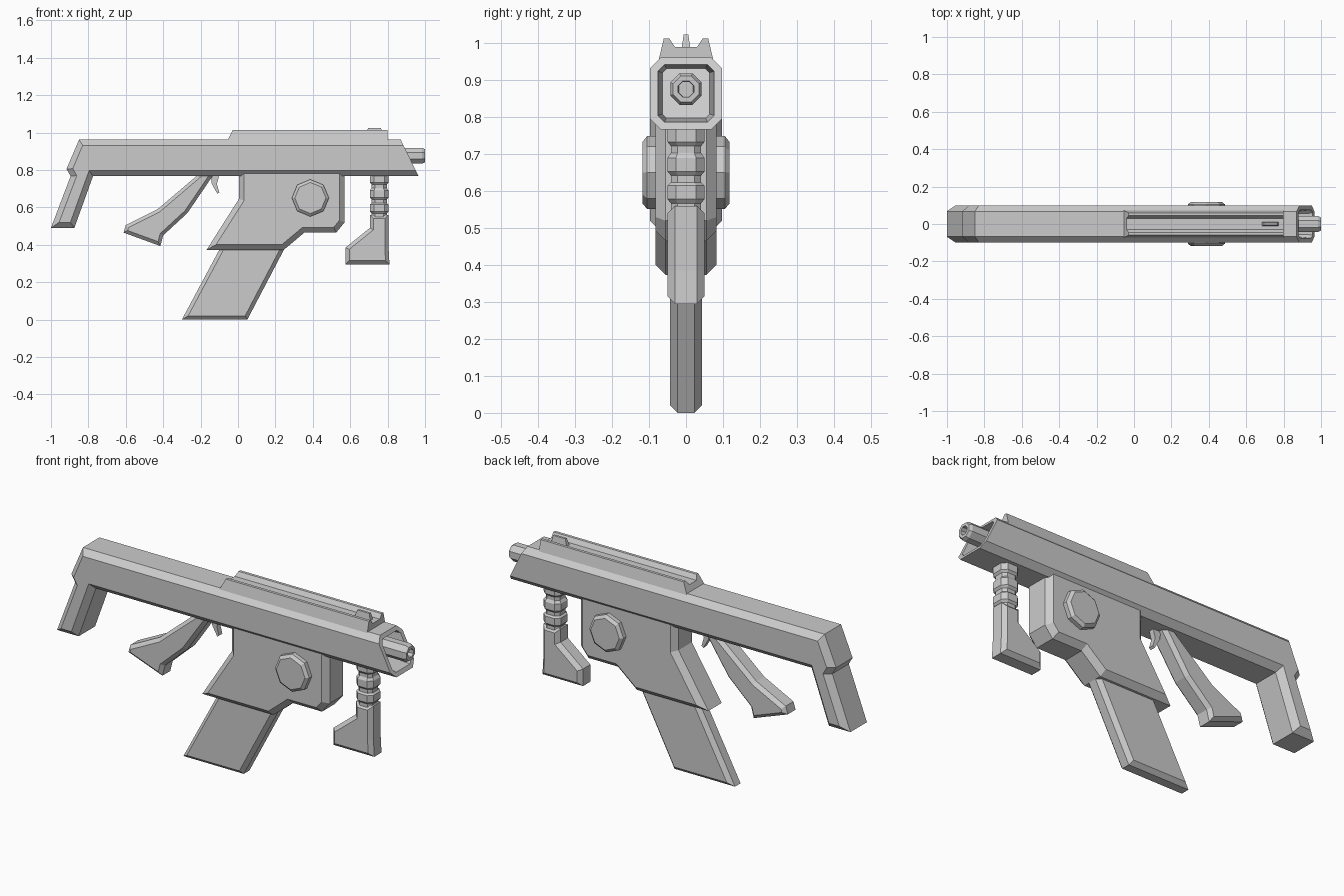
import bpy, bmesh
from math import cos, sin, pi

if "Cube" in bpy.data.objects:
    bpy.data.objects.remove(bpy.data.objects["Cube"])


def finish(bm, name):
    bmesh.ops.recalc_face_normals(bm, faces=bm.faces)
    me = bpy.data.meshes.new(name)
    bm.to_mesh(me)
    ob = bpy.data.objects.new(name, me)
    bpy.context.collection.objects.link(ob)
    return ob


def loft(name, rings):
    """Skin a list of equal-length rings and cap both ends."""
    bm = bmesh.new()
    vs = [[bm.verts.new(p) for p in r] for r in rings]
    n = len(vs[0])
    for a, b in zip(vs, vs[1:]):
        for i in range(n):
            j = (i + 1) % n
            bm.faces.new((a[i], a[j], b[j], b[i]))
    bm.faces.new(vs[0])
    bm.faces.new(vs[-1])
    return finish(bm, name)


def plate(pts, w, bevel, skip=None):
    """XZ profile extruded to y = +-w with chamfered rims."""
    bm = bmesh.new()
    sides = [[bm.verts.new((x, y, z)) for x, z in pts] for y in (-w, w)]
    n = len(pts)
    for s in sides:
        bm.faces.new(s)
    rim = []
    for i in range(n):
        j = (i + 1) % n
        bm.faces.new((sides[0][i], sides[0][j], sides[1][j], sides[1][i]))
        if i != skip:
            rim += [bm.edges.get((s[i], s[j])) for s in sides]
    bmesh.ops.recalc_face_normals(bm, faces=bm.faces)
    if bevel:
        bmesh.ops.bevel(bm, geom=rim, offset=bevel, offset_type='OFFSET',
                        segments=1, profile=0.5, affect='EDGES',
                        clamp_overlap=False)
    bm.normal_update()
    return bm


def octagon(r, turn=0):
    return [(r * cos(turn + k * pi / 4), r * sin(turn + k * pi / 4)) for k in range(8)]


# Receiver and stock, with the sloped front end hollowed out
bm = plate([(.87, .962), (.965, .767), (-.775, .767), (-.875, .49), (-1, .49),
            (-.895, .767), (-.917, .805), (-.85, .962)], .098, .03, skip=0)
front = max((f for f in bm.faces if f.normal.x > .7), key=lambda f: f.calc_center_median().x)
for t in (.022, .012):
    bmesh.ops.inset_region(bm, faces=[front], thickness=t, use_even_offset=True)
bmesh.ops.translate(bm, verts=front.verts, vec=(-.12, 0, 0))
finish(bm, "receiver_and_stock")

# Chamfered plate parts
finish(plate([(.005, .82), (.57, .82), (.57, .52), (.525, .465), (.355, .465),
              (.245, .373), (-.168, .373), (.005, .645)], .083, .028), "magazine_housing")
finish(plate([(-.075, .42), (.27, .42), (.05, 0), (-.3, 0)], .043, .02), "magazine")
finish(plate([(-.16, .82), (-.43, .59), (-.6, .505), (-.612, .465), (-.415, .393),
              (-.4, .45), (-.27, .57), (-.1, .82)], .05, .018), "rear_grip")
finish(plate([(-.148, .79), (-.14, .725), (-.11, .672), (-.1, .68), (-.113, .725),
              (-.095, .79)], .014, 0), "trigger")
finish(plate([(.705, .56), (.805, .56), (.805, .385), (.81, .295), (.575, .295),
              (.575, .385), (.705, .49)], .05, .02), "foregrip_foot")

# Ribbed foregrip neck
steps = [(.79, .05)]
for top in (.77, .69, .615):
    steps += [(top, .05), (top - .037, .05), (top - .048, .041), (top - .067, .041)]
steps += [(.537, .05), (.5, .05)]
loft("foregrip_neck", [[(.755 + h * a, h * b, z) for a, b in
     ((1, .55), (.55, 1), (-.55, 1), (-1, .55), (-1, -.55), (-.55, -1), (.55, -1), (1, -.55))]
    for z, h in steps])

# Grooved top rail with sloped rear end
half = [(.075, .95), (.06, 1.013), (.045, 1.013), (.03, .99)]
section = half + [(-y, z) for y, z in reversed(half)]
loft("top_rail", [[(-.06 + (z - .95) * .5, y, z) for y, z in section],
                  [(.8, y, z) for y, z in section]])

# Front sight
loft("front_sight", [[(x, y, z) for x, y in ((a, -w), (b, -w), (b, w), (a, w))]
                     for z, a, b, w in ((.98, .68, .775, .013), (1.024, .695, .765, .006))])

# Barrel with bore
loft("barrel", [[(x, y, .876 + z) for y, z in octagon(r, pi / 8)]
                for x, r in ((.78, .046), (.985, .046), (1, .038), (1, .023), (.92, .021))])

# Round side bosses, one pin through the housing
loft("side_boss", [[(.387 + x, y, .65 + z) for x, z in octagon(r)]
                   for y, r in ((-.118, .083), (-.105, .099), (.105, .099), (.118, .083))])
